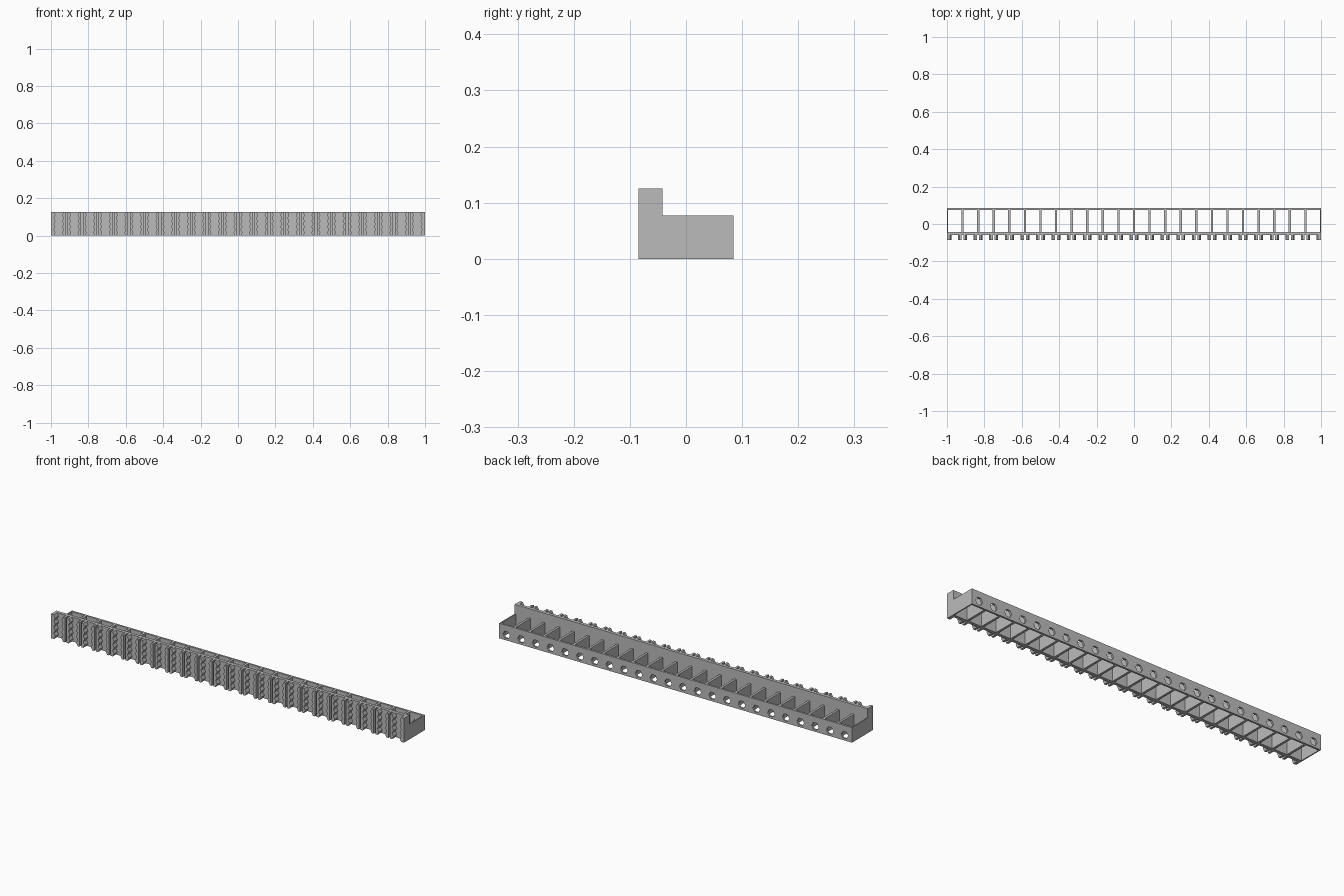
import bpy, bmesh, math
from mathutils import Vector

if "Cube" in bpy.data.objects:
    bpy.data.objects.remove(bpy.data.objects["Cube"])

CELLS = 24
PITCH = 2 / CELLS
LOW, HIGH = 0.077, 0.125          # tray height, front wall height
FRONT, WALL, INNER, BACK = -0.085, -0.058, -0.042, 0.085
HALF = 0.006                      # half a divider's thickness

grey = bpy.data.materials.new("matte grey")
grey.use_nodes = True
colour = (0.5, 0.5, 0.5, 1)
grey.diffuse_color = colour
grey.node_tree.nodes["Principled BSDF"].inputs["Base Color"].default_value = colour


def finish(name, bm):
    bmesh.ops.recalc_face_normals(bm, faces=bm.faces)
    mesh = bpy.data.meshes.new(name)
    bm.to_mesh(mesh)
    bm.free()
    mesh.materials.append(grey)
    obj = bpy.data.objects.new(name, mesh)
    bpy.context.collection.objects.link(obj)
    return obj


def box(bm, x0, x1, y0, y1, z0, z1):
    verts = bmesh.ops.create_cube(bm, size=1)["verts"]
    for v in verts:
        v.co = Vector(((x0 + x1) / 2 + v.co.x * (x1 - x0),
                       (y0 + y1) / 2 + v.co.y * (y1 - y0),
                       (z0 + z1) / 2 + v.co.z * (z1 - z0)))


def extrude_y(bm, faces, depth):
    out = bmesh.ops.extrude_face_region(bm, geom=faces)["geom"]
    moved = [g for g in out if isinstance(g, bmesh.types.BMVert)]
    bmesh.ops.translate(bm, verts=moved, vec=(0, depth, 0))


# Tall front wall
bm = bmesh.new()
box(bm, -1, 1, WALL, INNER, 0, HIGH)
finish("front_wall", bm)

# Dividers between the open cells, with half-thickness end walls
bm = bmesh.new()
for i in range(CELLS + 1):
    x = -1 + i * PITCH
    box(bm, max(x - HALF, -1), min(x + HALF, 1), INNER, BACK - 0.01, 0, LOW)
finish("cell_dividers", bm)

# Low back wall with a hexagonal hole behind each cell
bm = bmesh.new()


def loop(points):
    verts = [bm.verts.new((x, BACK, z)) for x, z in points]
    return [bm.edges.new((verts[i - 1], verts[i])) for i in range(len(verts))]


edges = loop([(-1, 0), (1, 0), (1, LOW), (-1, LOW)])
for i in range(CELLS):
    cx = -1 + (i + 0.5) * PITCH
    edges += loop([(cx + 0.02 * math.cos(k * math.pi / 3),
                    0.028 + 0.02 * math.sin(k * math.pi / 3)) for k in range(6)])
bmesh.ops.triangle_fill(bm, edges=edges, use_beauty=True, normal=(0, 1, 0))
extrude_y(bm, list(bm.faces), -0.01)
finish("back_wall", bm)

# Pairs of ribs astride each divider, toothed on the side facing the cell
bm = bmesh.new()
TEETH = 4
for i in range(CELLS + 1):
    for side in (-1, 1):
        x = -1 + i * PITCH
        if abs(x + side * 0.01) > 1:
            continue
        near = 0.005 if 0 < i < CELLS else 0
        outline = [(near, 0)]
        for k in range(2 * TEETH + 1):
            outline.append((0.024 if k % 2 else 0.016, HIGH * k / (2 * TEETH)))
        outline.append((near, HIGH))
        verts = [bm.verts.new((x + side * dx, FRONT, z)) for dx, z in outline]
        extrude_y(bm, [bm.faces.new(verts)], WALL - FRONT)
finish("toothed_ribs", bm)
